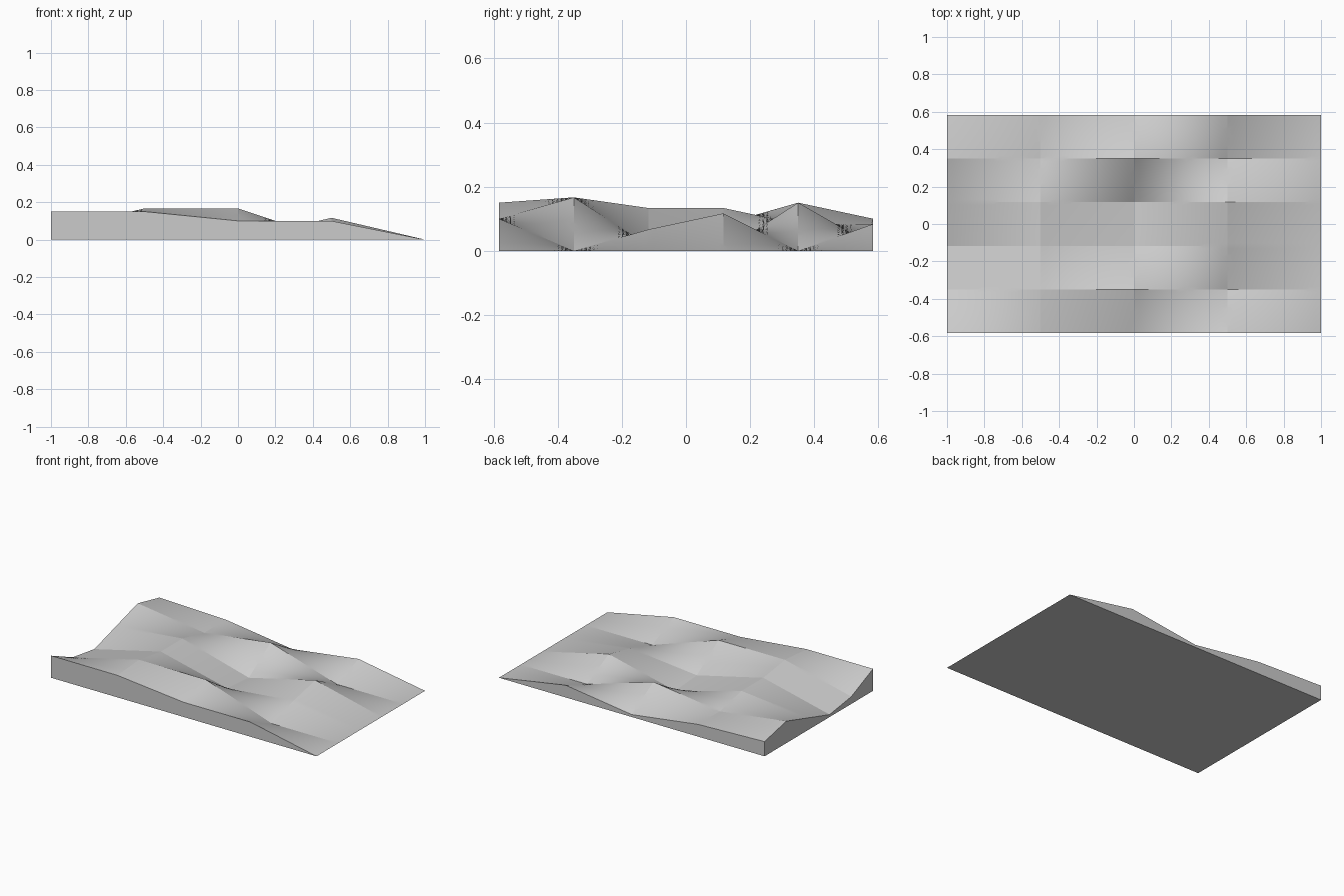
import bpy
import bmesh

if "Cube" in bpy.data.objects:
    bpy.data.objects.remove(bpy.data.objects["Cube"], do_unlink=True)

# Height stations, one row per x from -1 to 1, front to back in each row (in sixtieths)
HEIGHTS = [
    [9, 3, 1, 5, 9, 6],
    [9, 10, 8, 8, 5, 5],
    [6, 10, 1, 0, 9, 1],
    [6, 0, 4, 7, 0, 5],
    [0, 0, 0, 0, 0, 0],
]
CELL_X, CELL_Y = 0.5, 0.2333
CUTS = 16
NX, NY = 4 * CUTS, 5 * CUTS


def height(i, j):
    """Blend the four stations around a fine grid point."""
    a, b = min(i // CUTS, 3), min(j // CUTS, 4)
    u, v = i / CUTS - a, j / CUTS - b
    near = HEIGHTS[a][b] * (1 - v) + HEIGHTS[a][b + 1] * v
    far = HEIGHTS[a + 1][b] * (1 - v) + HEIGHTS[a + 1][b + 1] * v
    return (near * (1 - u) + far * u) / 60


def ground_point(i, j):
    return (i / CUTS - 2) * CELL_X, (j / CUTS - 2.5) * CELL_Y


# Hilly top surface
bm = bmesh.new()
top = [[bm.verts.new((*ground_point(i, j), height(i, j)))
        for j in range(NY + 1)] for i in range(NX + 1)]
for i in range(NX):
    for j in range(NY):
        bm.faces.new((top[i][j], top[i + 1][j], top[i + 1][j + 1], top[i][j + 1]))

# Side walls dropped from the rim, and the flat underside
rim = ([(i, 0) for i in range(NX)] + [(NX, j) for j in range(NY)]
       + [(i, NY) for i in range(NX, 0, -1)] + [(0, j) for j in range(NY, 0, -1)])
base = [bm.verts.new((*ground_point(i, j), 0)) for i, j in rim]
for k, (i, j) in enumerate(rim):
    n = (k + 1) % len(rim)
    p, q = rim[n]
    if height(i, j) + height(p, q) > 0:
        bm.faces.new((base[k], base[n], top[p][q], top[i][j]))
bm.faces.new(base[::-1])
bmesh.ops.remove_doubles(bm, verts=bm.verts, dist=0.0001)
bmesh.ops.recalc_face_normals(bm, faces=bm.faces)

mesh = bpy.data.meshes.new("terrain_slab")
bm.to_mesh(mesh)
bm.free()
terrain = bpy.data.objects.new("terrain_slab", mesh)
bpy.context.collection.objects.link(terrain)

# Plain grey
grey = bpy.data.materials.new("light_grey")
grey.use_nodes = True
colour = (0.6, 0.6, 0.6, 1)
grey.diffuse_color = colour
grey.node_tree.nodes["Principled BSDF"].inputs["Base Color"].default_value = colour
mesh.materials.append(grey)

# Smooth inside each patch, crisp where patches meet
bpy.context.view_layer.objects.active = terrain
terrain.select_set(True)
bpy.ops.object.shade_smooth_by_angle(angle=0.1)
